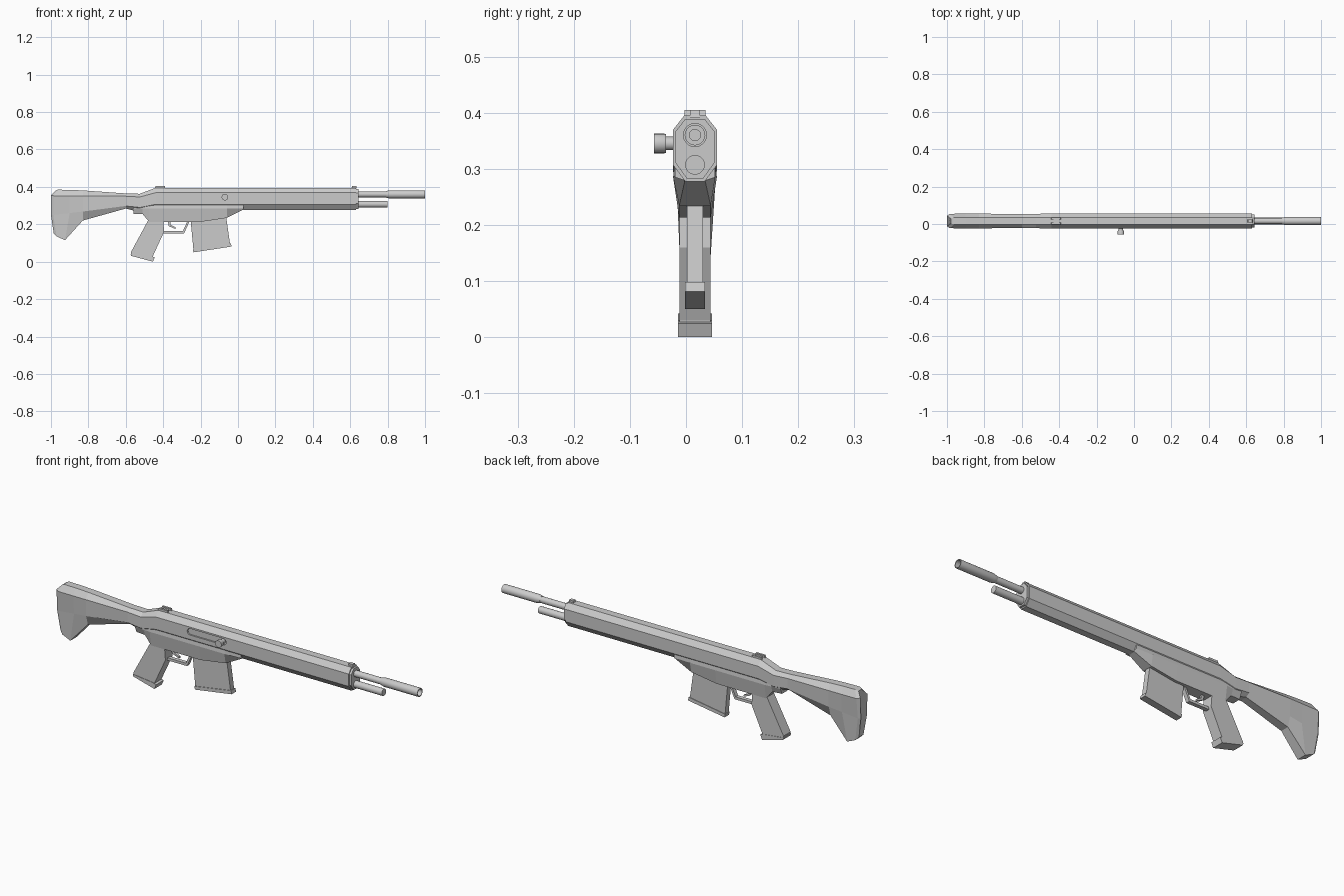
import bpy, bmesh, math

if "Cube" in bpy.data.objects:
    bpy.data.objects.remove(bpy.data.objects["Cube"])

YC = 0.016  # centre plane of the rifle


def make(name, bm):
    bmesh.ops.recalc_face_normals(bm, faces=bm.faces[:])
    me = bpy.data.meshes.new(name)
    bm.to_mesh(me)
    bm.free()
    ob = bpy.data.objects.new(name, me)
    bpy.context.collection.objects.link(ob)
    return ob


def bridge(bm, rings, close=False):
    """Join equal rings of vertices with quads."""
    n = len(rings[0])
    pairs = list(zip(rings, rings[1:] + rings[:1])) if close else list(zip(rings, rings[1:]))
    for a, b in pairs:
        for i in range(n):
            j = (i + 1) % n
            bm.faces.new((a[i], a[j], b[j], b[i]))
    if not close:
        bm.faces.new(rings[0])
        bm.faces.new(rings[-1])


def loft(name, sections):
    """Each section lists (x, z, half width) top to bottom; it is mirrored into a ring."""
    bm = bmesh.new()
    rings = []
    for s in sections:
        pts = [(x, YC - w, z) for x, z, w in s] + [(x, YC + w, z) for x, z, w in reversed(s)]
        rings.append([bm.verts.new(p) for p in pts])
    bridge(bm, rings)
    return make(name, bm)


def slab(name, profile, half, y=YC):
    """Side profile (x, z) extruded across the width."""
    bm = bmesh.new()
    bridge(bm, [[bm.verts.new((x, y + d, z)) for x, z in profile] for d in (-half, half)])
    return make(name, bm)


def lathe(name, profile, origin, axis='X', seg=20, close=False):
    """Profile (distance along axis, radius) turned about the axis."""
    bm = bmesh.new()
    rings = []
    ox, oy, oz = origin
    for d, r in profile:
        ring = []
        for k in range(seg):
            a = 2 * math.pi * k / seg
            c, s = r * math.cos(a), r * math.sin(a)
            ring.append(bm.verts.new((ox + d, oy + c, oz + s) if axis == 'X' else (ox + c, oy + d, oz + s)))
        rings.append(ring)
    bridge(bm, rings, close)
    ob = make(name, bm)
    bpy.ops.object.select_all(action='DESELECT')
    ob.select_set(True)
    bpy.context.view_layer.objects.active = ob
    bpy.ops.object.shade_smooth_by_angle(angle=math.radians(35))
    return ob


def octa(x, zs, ws):
    return [(x, z, w) for z, w in zip(zs, ws)]


# Stock, receiver top and handguard as one faceted body
full_z, full_w = (.395, .369, .307, .277), (.019, .0395, .0395, .017)
body = loft("body", [
    [(-.978, .378, .012), (-1, .355, .028), (-1, .25, .024), (-.985, .15, .018)],
    [(-.965, .385, .019), (-.985, .352, .0385), (-.988, .25, .031), (-.97, .135, .026)],
    [(-.90, .384, .019), (-.90, .352, .0395), (-.90, .26, .032), (-.925, .115, .026)],
    [(-.83, .381, .019), (-.83, .352, .0395), (-.83, .268, .036), (-.83, .22, .022)],
    octa(-.60, (.365, .350, .298, .284), (.019, .037, .037, .018)),
    octa(-.525, (.363, .346, .290, .265), (.019, .0385, .0385, .018)),
    octa(-.44, full_z, full_w),
    octa(.632, full_z, full_w),
])

# Bolt slot sunk into the near side
a0, a1, rz = -.25, -.066, .016
slot = [(a1 + rz * math.sin(t), .345 + rz * math.cos(t)) for t in [math.pi * k / 8 for k in range(9)]]
slot += [(a0 - rz * math.sin(t), .345 - rz * math.cos(t)) for t in [math.pi * k / 8 for k in range(9)]]
cutter = slab("slot_cutter", slot, .01, y=-.026)
mod = body.modifiers.new("slot", 'BOOLEAN')
mod.operation, mod.solver, mod.object = 'DIFFERENCE', 'EXACT', cutter
bpy.context.view_layer.objects.active = body
bpy.ops.object.modifier_apply(modifier="slot")
bpy.data.objects.remove(cutter)

# Handguard end cap
loft("front_cap", [octa(x, (.389, .366, .311, .283), (.017, .035, .035, .015)) for x in (.625, .643)])

# Lower receiver, tapering downwards
loft("lower_receiver", [
    [(x, .31, .036), (x, max(.285, zb + .002), w), (x, zb, wb)]
    for x, zb, w, wb in [(-.56, .256, .034, .022), (-.51, .255, .037, .026), (-.475, .213, .039, .028),
                         (-.20, .213, .039, .028), (-.06, .234, .039, .028), (.03, .279, .036, .018)]
])

# Pistol grip and its foot
slab("grip", [(-.48, .222), (-.573, .05), (-.57, .03), (-.46, .01), (-.455, .03), (-.395, .16), (-.40, .222)], .028)
slab("grip_foot", [(-.575, .042), (-.571, .031), (-.455, .0), (-.445, .024), (-.468, .03)], .030)

# Magazine with base plate
slab("magazine", [(-.256, .25), (-.238, .06), (-.042, .09), (-.066, .26)], .0145)
slab("magazine_base", [(-.242, .066), (-.238, .05), (-.034, .081), (-.038, .098)], .0175)

# Trigger guard and trigger
slab("trigger_guard", [(-.415, .218), (-.408, .152), (-.288, .152), (-.258, .218), (-.270, .218),
                       (-.294, .165), (-.398, .165), (-.403, .218)], .010)
slab("trigger", [(-.376, .218), (-.370, .190), (-.335, .175), (-.335, .184), (-.360, .197), (-.362, .218)], .006)

# Barrel, hollow muzzle sleeve and lower tube
lathe("barrel", [(.62, .016), (.83, .016)], (0, YC, .36))
lathe("muzzle", [(.79, .017), (.808, .0215), (1, .0215), (1, .0175), (.85, .0175), (.85, .010), (.79, .010)],
      (0, YC, .36), close=True)
lathe("lower_tube", [(.62, .0175), (.80, .0175)], (0, YC, .307))

# Bolt handle
lathe("bolt_handle", [(-.012, .012), (-.036, .012), (-.036, .0165), (-.039, .0175), (-.057, .0175)],
      (-.07, 0, .345), axis='Y')

# Sights
for side, sy in (("near", -.014), ("far", .014)):
    slab("rear_sight_" + side, [(-.445, .39), (-.44, .405), (-.392, .405), (-.388, .39)], .005, y=YC + sy)
slab("rear_sight_base", [(-.43, .39), (-.43, .399), (-.40, .399), (-.40, .39)], .012)
slab("front_sight", [(.607, .39), (.61, .405), (.632, .405), (.635, .39)], .009)
